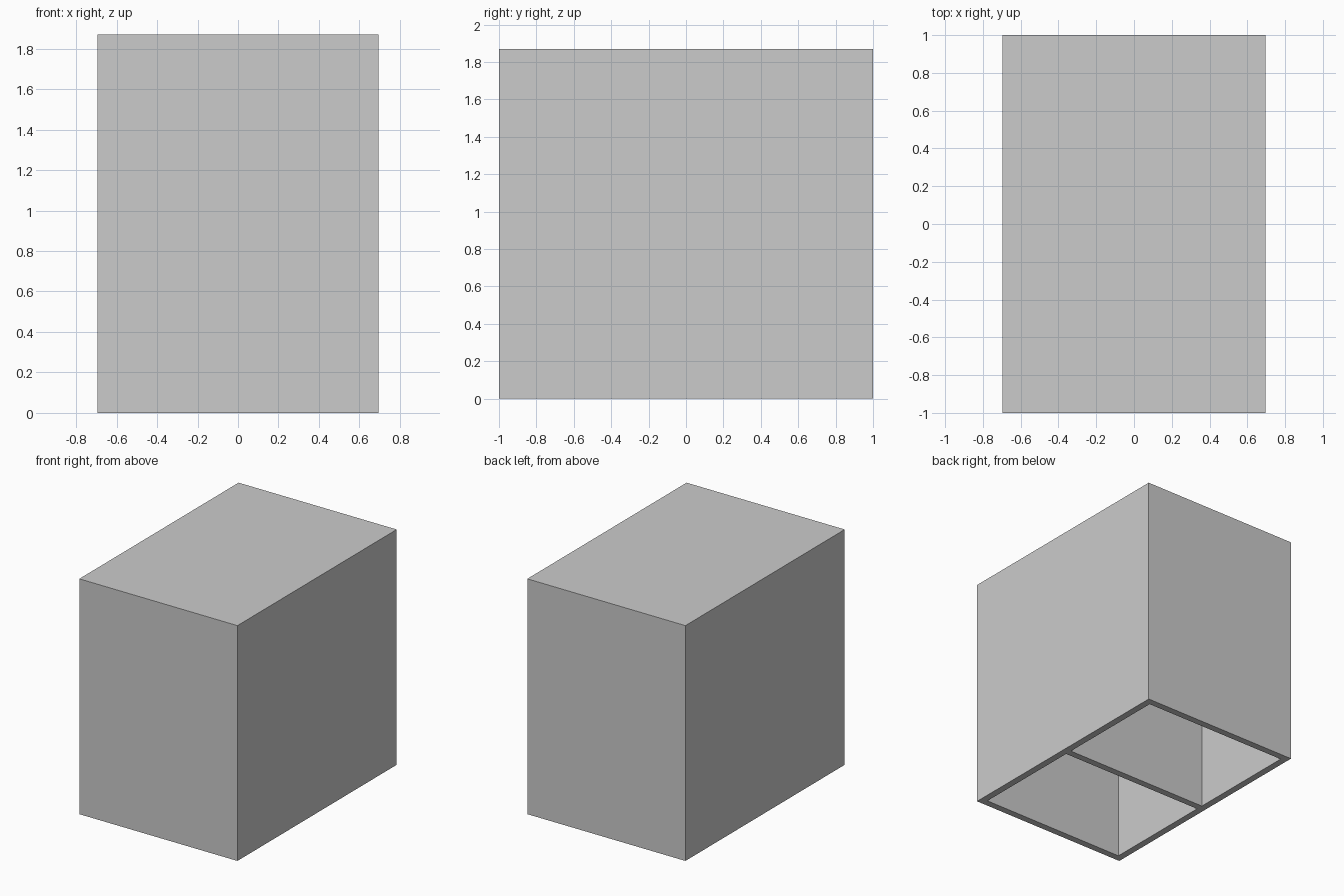
import bpy

if "Cube" in bpy.data.objects:
    bpy.data.objects.remove(bpy.data.objects["Cube"])

W, D, H = 1.39, 2.0, 1.87      # outer size
T = 0.055                      # wall, divider and top thickness


def box(name, lo, hi):
    """Axis-aligned box between two corners."""
    centre = [(a + b) / 2 for a, b in zip(lo, hi)]
    bpy.ops.mesh.primitive_cube_add(size=1, location=centre)
    ob = bpy.context.object
    ob.name = name
    ob.scale = [b - a for a, b in zip(lo, hi)]
    bpy.ops.object.transform_apply(location=True, rotation=False, scale=True)
    return ob


# Closed outer shell
shell = box("divided_box", (-W / 2, -D / 2, 0), (W / 2, D / 2, H))

# Two compartments open at the bottom, leaving a central divider
for side, y0, y1 in (("front", -D / 2 + T, -T / 2), ("back", T / 2, D / 2 - T)):
    cutter = box(side + "_compartment_cutter",
                 (-W / 2 + T, y0, -0.2), (W / 2 - T, y1, H - T))
    cutter.hide_render = True
    cutter.hide_set(True)
    cutter.display_type = 'WIRE'
    mod = shell.modifiers.new(side + "_compartment", 'BOOLEAN')
    mod.operation = 'DIFFERENCE'
    mod.solver = 'EXACT'
    mod.object = cutter
